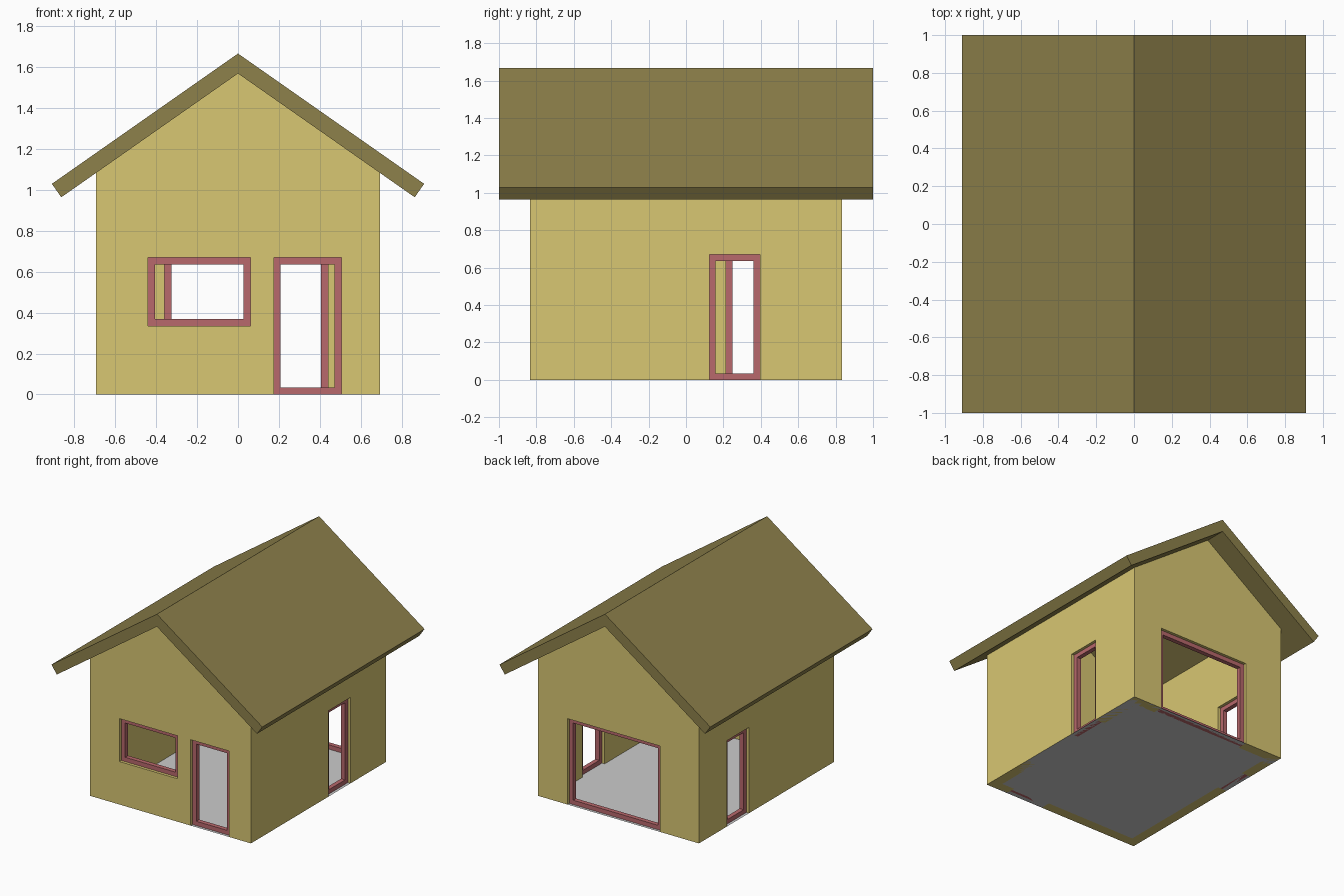
import bpy, bmesh, math

if "Cube" in bpy.data.objects:
    bpy.data.objects.remove(bpy.data.objects["Cube"])

W, D, T = 0.695, 0.833, 0.08        # half width, half depth, wall thickness
SLOPE = math.radians(35)
RIDGE, ROOF_T, EAVE = 1.667, 0.08, 0.91
UNDER = RIDGE - ROOF_T / math.cos(SLOPE)


def material(name, rgb):
    m = bpy.data.materials.new(name)
    m.diffuse_color = (*rgb, 1)
    m.use_nodes = True
    m.node_tree.nodes["Principled BSDF"].inputs["Base Color"].default_value = m.diffuse_color
    return m


WALL = material("wall_yellow", (0.69, 0.57, 0.17))
ROOF = material("roof_olive", (0.27, 0.22, 0.07))
FRAME = material("frame_red", (0.48, 0.14, 0.15))


def prism(name, profile, y0, y1, mat=None):
    """Extrude an (x, z) outline from y0 to y1."""
    bm = bmesh.new()
    face = bm.faces.new([bm.verts.new((x, y0, z)) for x, z in profile])
    ext = bmesh.ops.extrude_face_region(bm, geom=[face])
    moved = [v for v in ext["geom"] if isinstance(v, bmesh.types.BMVert)]
    bmesh.ops.translate(bm, verts=moved, vec=(0, y1 - y0, 0))
    bmesh.ops.recalc_face_normals(bm, faces=bm.faces)
    me = bpy.data.meshes.new(name)
    bm.to_mesh(me)
    bm.free()
    ob = bpy.data.objects.new(name, me)
    bpy.context.collection.objects.link(ob)
    if mat:
        me.materials.append(mat)
    return ob


def under(x):
    return UNDER - abs(x) * math.tan(SLOPE)


def box(name, a, b, mat=None):
    ob = prism(name, [(a[0], a[2]), (b[0], a[2]), (b[0], b[2]), (a[0], b[2])], a[1], b[1], mat)
    return ob


def cut(ob, cutter):
    mod = ob.modifiers.new("opening", "BOOLEAN")
    mod.operation, mod.object, mod.solver = "DIFFERENCE", cutter, "EXACT"
    bpy.context.view_layer.objects.active = ob
    bpy.ops.object.modifier_apply(modifier=mod.name)
    bpy.data.objects.remove(cutter)


def opening(wall, name, axis, mid, u0, u1, z0, z1, bar=0.034, depth=0.035):
    """Cut a hole in a wall and put a frame in it; axis is the wall's run."""
    def block(n, a0, a1, b0, b1, half, mat=None):
        if axis == "x":
            return box(n, (a0, mid - half, b0), (a1, mid + half, b1), mat)
        return box(n, (mid - half, a0, b0), (mid + half, a1, b1), mat)
    cut(wall, block("cutter", u0, u1, z0 if z0 > 0 else -0.1, z1, T))
    frame = block(name, u0, u1, z0, z1, depth / 2, FRAME)
    cut(frame, block("cutter", u0 + bar, u1 - bar, z0 + bar, z1 - bar, T))


# Gable walls
gable = [(-W, 0), (W, 0), (W, under(W)), (0, UNDER), (-W, under(W))]
front = prism("front_wall", gable, -D, -D + T, WALL)
back = prism("back_wall", gable, D - T, D, WALL)

# Side walls, tops follow the roof slope
sides = {}
for s, side in ((1, "right"), (-1, "left")):
    prof = [(s * W, 0), (s * (W - T), 0), (s * (W - T), under(W - T)), (s * W, under(W))]
    sides[side] = prism(side + "_wall", prof, -D + T, D - T, WALL)

# Doors and windows
ym, xm = D - T / 2, W - T / 2
opening(front, "front_window_frame", "x", -ym, -0.44, 0.06, 0.335, 0.67)
opening(front, "front_door_frame", "x", -ym, 0.175, 0.505, 0, 0.67)
opening(back, "back_door_frame", "x", ym, -0.36, 0.44, 0, 0.67)
opening(sides["right"], "right_door_frame", "y", xm, 0.125, 0.395, 0, 0.67)
opening(sides["left"], "left_door_frame", "y", -xm, 0.215, 0.485, 0, 0.67)

# Roof with square-cut eaves
ez = RIDGE - EAVE * math.tan(SLOPE)
ix, iz = EAVE - ROOF_T * math.sin(SLOPE), ez - ROOF_T * math.cos(SLOPE)
prism("roof", [(0, RIDGE), (EAVE, ez), (ix, iz), (0, UNDER), (-ix, iz), (-EAVE, ez)], -1, 1, ROOF)

# Flat floor
me = bpy.data.meshes.new("floor")
me.from_pydata([(-W, -D, 0), (W, -D, 0), (W, D, 0), (-W, D, 0)], [], [(0, 1, 2, 3)])
bpy.context.collection.objects.link(bpy.data.objects.new("floor", me))
